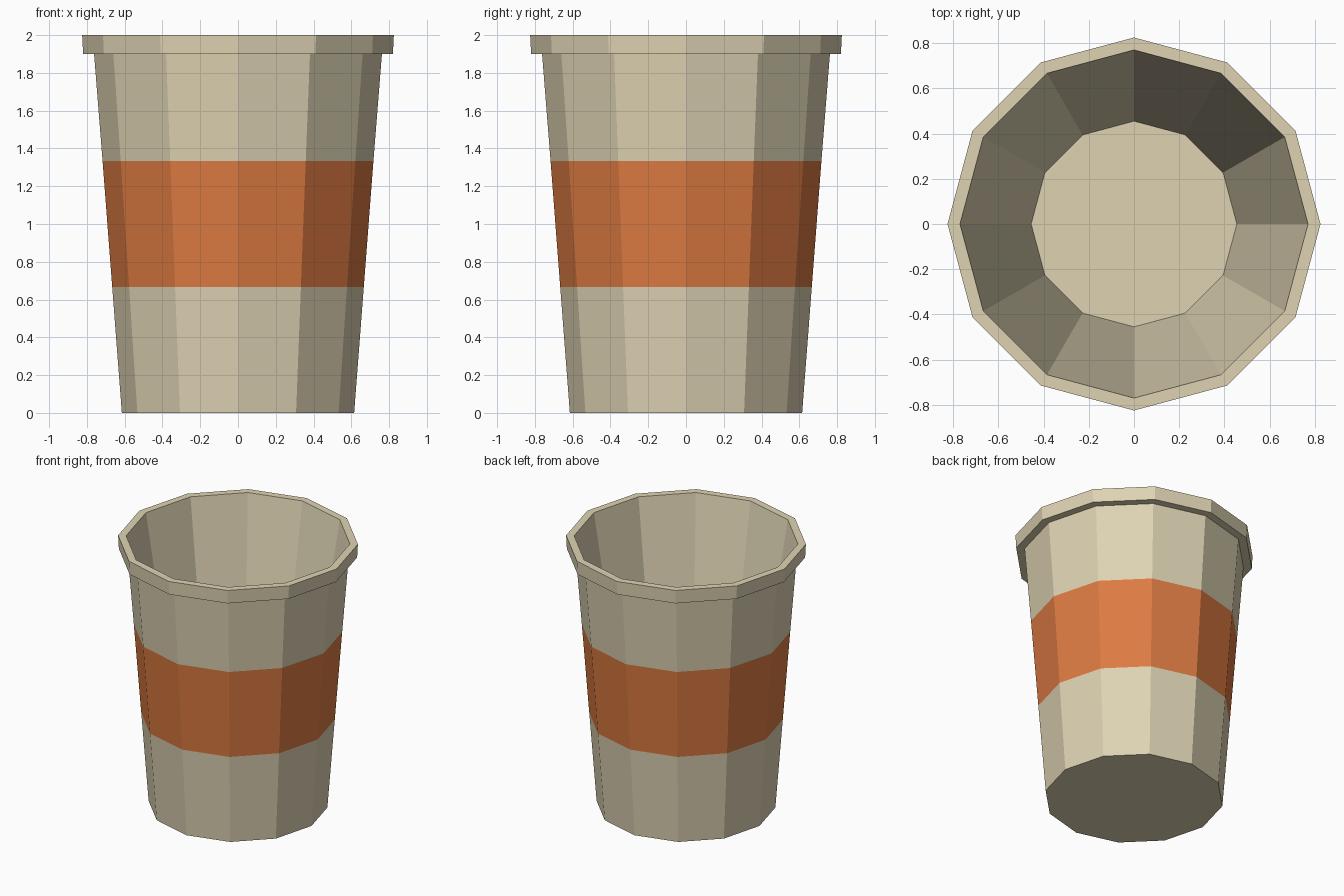
import bpy, bmesh
from math import cos, sin, tau

if "Cube" in bpy.data.objects:
    bpy.data.objects.remove(bpy.data.objects["Cube"])

SIDES = 12


def make_material(name, rgb):
    mat = bpy.data.materials.new(name)
    mat.diffuse_color = (*rgb, 1.0)
    mat.use_nodes = True
    mat.node_tree.nodes["Principled BSDF"].inputs["Base Color"].default_value = mat.diffuse_color
    return mat


def lathe(name, profile, band_slots, materials):
    """Spin an (r, z) profile into flat facets; both ends get a cap."""
    bm = bmesh.new()
    rings = [[bm.verts.new((r * cos(tau * i / SIDES), r * sin(tau * i / SIDES), z))
              for i in range(SIDES)] for r, z in profile]
    for k, (low, high) in enumerate(zip(rings, rings[1:])):
        for i in range(SIDES):
            j = (i + 1) % SIDES
            face = bm.faces.new((low[i], low[j], high[j], high[i]))
            face.material_index = band_slots.get(k, 0)
    bm.faces.new(rings[0][::-1])   # underside
    bm.faces.new(rings[-1])        # inner floor
    bmesh.ops.recalc_face_normals(bm, faces=bm.faces)
    mesh = bpy.data.meshes.new(name)
    bm.to_mesh(mesh)
    bm.free()
    for mat in materials:
        mesh.materials.append(mat)
    obj = bpy.data.objects.new(name, mesh)
    bpy.context.collection.objects.link(obj)
    return obj


cream = make_material("cream", (0.73, 0.65, 0.45))
orange = make_material("orange", (0.73, 0.20, 0.055))

# Cup: outer wall with coloured band, overhanging rim, inner wall, floor
profile = [
    (0.615, 0.0),
    (0.666, 0.667),   # band start
    (0.717, 1.333),   # band end
    (0.762, 1.9),     # under the rim
    (0.82, 1.9),
    (0.825, 2.0),     # rim outer top
    (0.77, 2.0),      # rim inner top
    (0.455, 0.1),     # inner floor
]
lathe("cup", profile, {1: 1}, [cream, orange])
